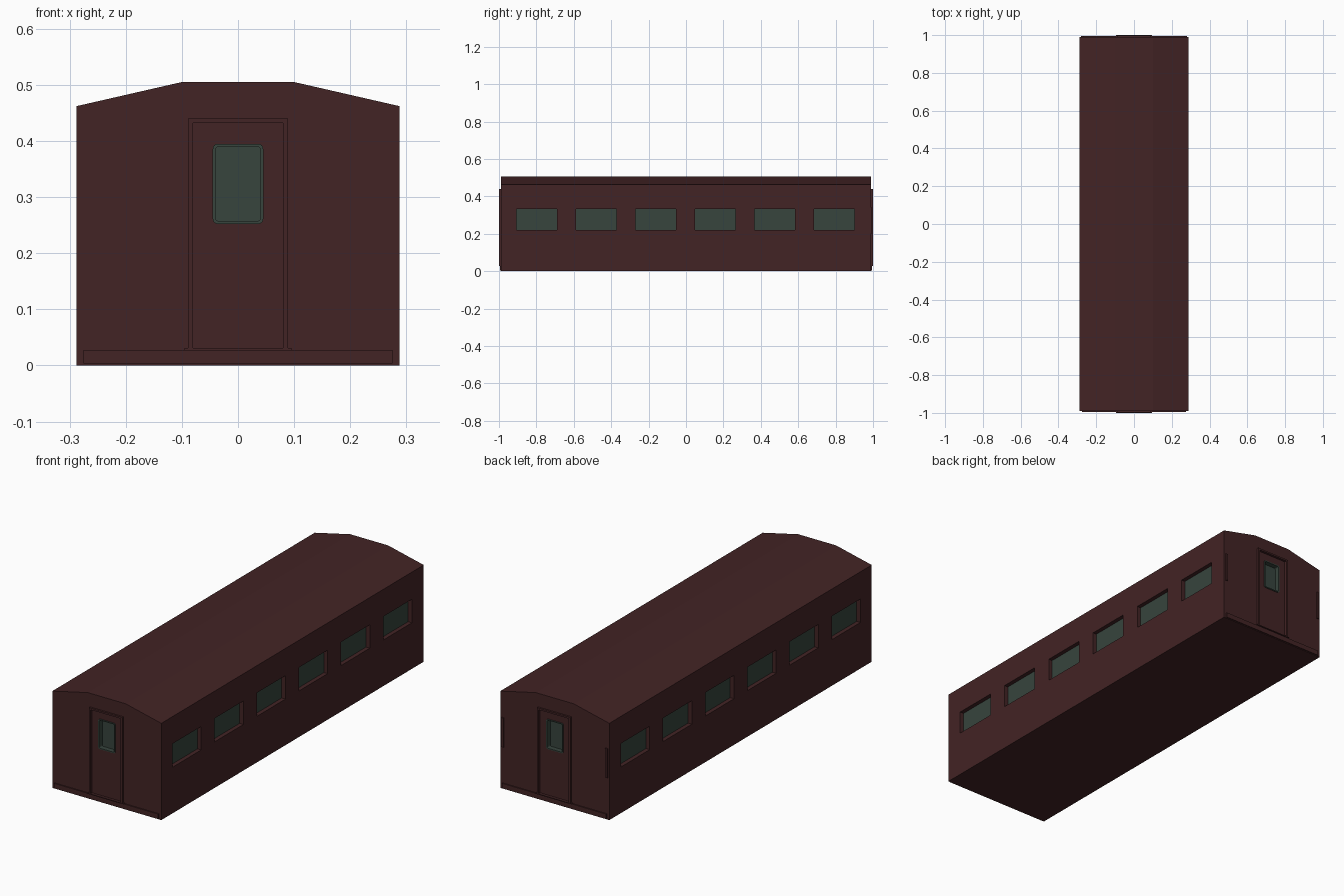
import bpy, bmesh, math
from mathutils import Vector

if "Cube" in bpy.data.objects:
    bpy.data.objects.remove(bpy.data.objects["Cube"], do_unlink=True)


def material(name, rgb):
    m = bpy.data.materials.new(name)
    m.use_nodes = True
    m.diffuse_color = (*rgb, 1)
    m.node_tree.nodes["Principled BSDF"].inputs["Base Color"].default_value = (*rgb, 1)
    return m


MAROON = material("maroon paint", (0.055, 0.017, 0.018))
GLASS = material("grey green glass", (0.038, 0.058, 0.047))


def finish(name, bm, mat):
    bmesh.ops.recalc_face_normals(bm, faces=bm.faces)
    mesh = bpy.data.meshes.new(name)
    bm.to_mesh(mesh)
    bm.free()
    mesh.materials.append(mat)
    ob = bpy.data.objects.new(name, mesh)
    bpy.context.collection.objects.link(ob)
    return ob


def add_box(bm, lo, hi):
    lo, hi = Vector(lo), Vector(hi)
    verts = bmesh.ops.create_cube(bm, size=1)["verts"]
    for v in verts:
        v.co = (lo + hi) / 2 + v.co * (hi - lo)


def add_end_box(bm, x0, x1, y0, y1, z0, z1, end):
    ya, yb = sorted((y0 * end, y1 * end))
    add_box(bm, (x0, ya, z0), (x1, yb, z1))


def add_loft(bm, sections, closed=False):
    """Join equal-length (outline, y) sections; cap the ends unless closed."""
    rows = [[bm.verts.new((x, y, z)) for x, z in pts] for pts, y in sections]
    n = len(rows[0])
    pairs = list(zip(rows, rows[1:])) + ([(rows[-1], rows[0])] if closed else [])
    for a, b in pairs:
        for i in range(n):
            j = (i + 1) % n
            bm.faces.new((a[i], a[j], b[j], b[i]))
    if not closed:
        bm.faces.new(rows[0])
        bm.faces.new(rows[-1])


def rounded(hw, z0, z1, r, steps=4):
    pts = []
    corners = [(hw - r, z1 - r), (r - hw, z1 - r), (r - hw, z0 + r), (hw - r, z0 + r)]
    for q, (cx, cz) in enumerate(corners):
        for s in range(steps + 1):
            a = math.pi / 2 * (q + s / steps)
            pts.append((cx + r * math.cos(a), cz + r * math.sin(a)))
    return pts


HALF, END, RECESS, LEAF = 0.288, 0.99, 0.022, 0.987
WINDOW_Y = [-0.797 + 0.318 * i for i in range(6)]
OPENING = rounded(0.045, 0.252, 0.395, 0.009)
PANE = rounded(0.040, 0.257, 0.390, 0.006)

# Body shell with a faceted roof
bm = bmesh.new()
outline = [(-HALF, 0), (HALF, 0), (HALF, 0.462), (0.1, 0.505), (-0.1, 0.505), (-HALF, 0.462)]
add_loft(bm, [(outline, -END), (outline, END)])
body = finish("carriage_body", bm, MAROON)

# Cutters: side windows with door recesses, then door windows
wide, deep = bmesh.new(), bmesh.new()
for side in (-1, 1):
    for y in WINDOW_Y:
        xa, xb = sorted((side * (HALF - RECESS), side * (HALF + 0.05)))
        add_box(wide, (xa, y - 0.108, 0.22), (xb, y + 0.108, 0.332))
    add_end_box(wide, -0.08, 0.08, LEAF, END + 0.05, 0.031, 0.432, side)
    add_loft(deep, [(OPENING, side * 0.962), (OPENING, side * 1.05)])
cutters = [finish("recess_cutter", wide, MAROON), finish("door_window_cutter", deep, MAROON)]
for c in cutters:
    c.hide_render = True
    mod = body.modifiers.new("cut", "BOOLEAN")
    mod.operation, mod.solver, mod.object = "DIFFERENCE", "EXACT", c
graph = bpy.context.evaluated_depsgraph_get()
cut_mesh = bpy.data.meshes.new_from_object(body.evaluated_get(graph))
body.modifiers.clear()
body.data = cut_mesh
body.data.materials.clear()
body.data.materials.append(MAROON)
for p in body.data.polygons:
    p.material_index = 0
for c in cutters:
    bpy.data.objects.remove(c, do_unlink=True)

# Side window panes
for side, label in ((1, "left"), (-1, "right")):
    bm = bmesh.new()
    for y in WINDOW_Y:
        xa, xb = sorted((side * (HALF - RECESS - 0.002), side * (HALF - RECESS + 0.002)))
        add_box(bm, (xa, y - 0.108, 0.22), (xb, y + 0.108, 0.332))
    finish(label + "_window_panes", bm, GLASS)

# Both ends: door frame, threshold, buffer beam, rim and pane
for end, label in ((-1, "front"), (1, "back")):
    bm = bmesh.new()
    for s in (-1, 1):
        xa, xb = sorted((s * 0.08, s * 0.089))
        add_end_box(bm, xa, xb, 0.98, 0.999, 0.031, 0.44, end)
    add_end_box(bm, -0.08, 0.08, 0.98, 0.999, 0.432, 0.44, end)
    finish(label + "_door_frame", bm, MAROON)

    bm = bmesh.new()
    add_end_box(bm, -0.095, 0.095, 0.98, 1.0, 0.027, 0.031, end)
    finish(label + "_threshold", bm, MAROON)

    bm = bmesh.new()
    add_end_box(bm, -0.275, 0.275, 0.98, 0.995, 0.003, 0.027, end)
    finish(label + "_buffer_beam", bm, MAROON)

    bm = bmesh.new()
    ring = [(OPENING, 0.963), (OPENING, 0.991), (PANE, 0.991), (PANE, 0.963)]
    add_loft(bm, [(pts, y * end) for pts, y in ring], closed=True)
    finish(label + "_door_window_rim", bm, GLASS)

    bm = bmesh.new()
    add_loft(bm, [(PANE, 0.963 * end), (PANE, 0.967 * end)])
    finish(label + "_door_window_pane", bm, GLASS)

# Upright grab bars at the back corners
bm = bmesh.new()
for s in (-1, 1):
    xa, xb = sorted((s * 0.268, s * 0.28))
    add_end_box(bm, xa, xb, 0.985, 0.995, 0.2, 0.34, 1)
finish("back_grab_bars", bm, MAROON)
